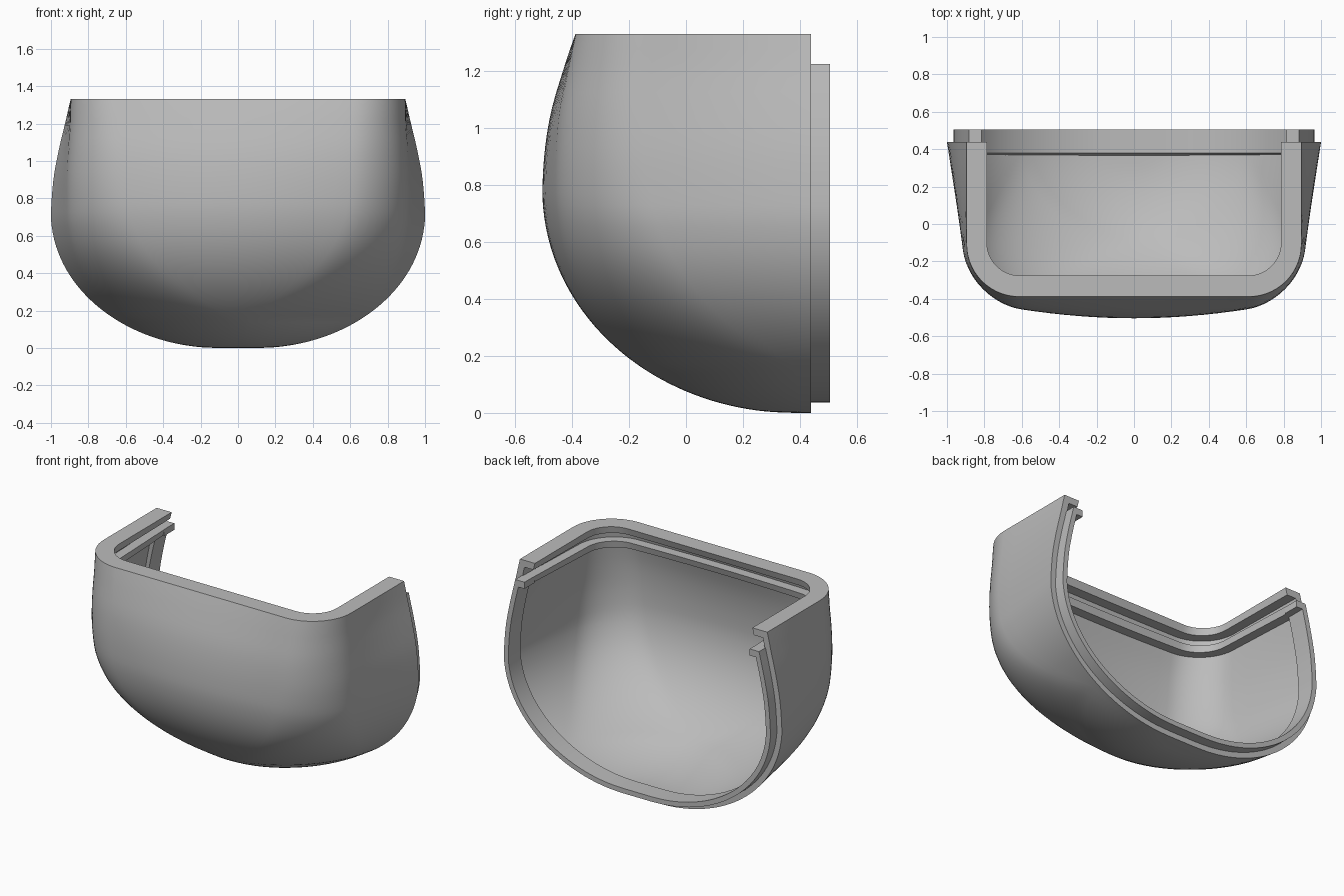
import bpy, bmesh
from math import sin, cos, pi
from mathutils import Vector, Matrix

cube = bpy.data.objects.get("Cube")
if cube:
    bpy.data.objects.remove(cube)

TOP, BACK, LIP_BACK = 1.33, 0.438, 0.505
WALL, RIDGE, LIP_OUT, LIP_IN = 0.042, 0.102, 0.036, 0.068
LIP_TOP, RIDGE_LOW = 1.225, 1.182

grey = bpy.data.materials.new("light grey plastic")
grey.use_nodes = True
grey.diffuse_color = (0.5, 0.5, 0.5, 1)
grey.node_tree.nodes["Principled BSDF"].inputs["Base Color"].default_value = (0.5, 0.5, 0.5, 1)


def smooth(points, n=10):
    """Catmull-Rom curve through the points."""
    p = [Vector(q) for q in points]
    p = [2 * p[0] - p[1]] + p + [2 * p[-1] - p[-2]]
    out = []
    for a, b, c, d in zip(p, p[1:], p[2:], p[3:]):
        for i in range(n):
            t = i / n
            out.append(0.5 * (2 * b + (c - a) * t + (2 * a - 5 * b + 4 * c - d) * t * t
                              + (3 * b - a - 3 * c + d) * t ** 3))
    return out + [p[-2]]


def profile(flat, widest, height, upper):
    """Quarter ellipse from the flat bottom to the widest height, then a free curve."""
    arc = [pi / 2 * i / 14 for i in range(15)]
    lower = [(flat + (widest - flat) * sin(a), height * (1 - cos(a))) for a in arc]
    return smooth(lower + upper)


def offset(curve, dist):
    """Move a curve inwards along its normals."""
    out = []
    for i, p in enumerate(curve):
        t = (curve[min(i + 1, len(curve) - 1)] - curve[max(i - 1, 0)]).normalized()
        out.append(p + Vector((-t.y, t.x)) * dist)
    return out


def value_at(curve, z):
    if z <= curve[0].y:
        return curve[0].x
    for a, b in zip(curve, curve[1:]):
        if a.y <= z <= b.y:
            return a.x + (b.x - a.x) * (z - a.y) / max(b.y - a.y, 1e-6)
    return curve[-1].x


# Half width at the back opening, and front depth, against height
side_curve = profile(.1, 1, .72, [(.987, .9), (.958, 1.06), (.92, 1.22), (.895, TOP), (.85, 1.5)])
front_curve = profile(-.38, .504, .78, [(.496, .92), (.473, 1.06), (.432, 1.2), (.388, TOP), (.32, 1.5)])
cache = {}


def profiles(off):
    if off not in cache:
        cache[off] = offset(side_curve, off), offset(front_curve, off)
    return cache[off]


def section(off, z):
    """Rounded U in plan at one height, from the left back end to the right."""
    sc, fc = profiles(off)
    w, f = value_at(sc, z), -value_at(fc, z)
    d = BACK - f
    u = min(1, (TOP - z) / 0.75)
    bulge = u * (2 - u)
    low = max(0, 1 - z / 0.9) ** 2
    slope = (0.14 + 0.1 * low) * bulge
    lean = 0.17 * bulge * d / 0.94
    xc = w - slope * d
    r = min(max(0.28 + 0.3 * low - off, 0.08), 0.85 * d, 0.9 * xc)
    xb = xc - r
    b = Vector((xb, f + lean * xb / 2))
    c = Vector((xc, b.y + lean * r))
    start = Vector((w, BACK))
    a = c + (start - c).normalized() * min(r, 0.95 * (start - c).length)
    half = [start.lerp(a, i / 5) for i in range(5)]
    h1, h2 = a.lerp(c, 0.55), b.lerp(c, 0.55)
    for i in range(15):
        t = i / 14
        s = 1 - t
        half.append(a * s ** 3 + h1 * 3 * s * s * t + h2 * 3 * s * t * t + b * t ** 3)
    for i in range(1, 9):
        x = xb * (1 - i / 8)
        half.append(Vector((x, f + lean * x * x / (2 * xb))))
    full = half + [Vector((-p.x, p.y)) for p in reversed(half[:-1])]
    return [Vector((p.x, p.y, z)) for p in full]


def finish(bm, name):
    bmesh.ops.recalc_face_normals(bm, faces=bm.faces)
    mesh = bpy.data.meshes.new(name)
    bm.to_mesh(mesh)
    bm.free()
    mesh.materials.append(grey)
    ob = bpy.data.objects.new(name, mesh)
    bpy.context.collection.objects.link(ob)
    bpy.ops.object.select_all(action='DESELECT')
    ob.select_set(True)
    bpy.context.view_layer.objects.active = ob
    bpy.ops.object.shade_smooth_by_angle(angle=0.6)


def heights(lo, hi, n):
    return [lo + (hi - lo) * (i / n) ** 2 for i in range(n + 1)]


# Curved shell: outer skin up, rim flange, groove and ridge, inner skin down
rows = [(0, z) for z in heights(0, TOP, 50)]
rows += [(.105, TOP), (.105, 1.285), (WALL, 1.285), (WALL, LIP_TOP),
         (RIDGE, LIP_TOP), (RIDGE, RIDGE_LOW)]
rows += [(WALL, z) for z in reversed(heights(WALL, RIDGE_LOW, 46))]
bm = bmesh.new()
rings = [[bm.verts.new(p) for p in section(*row)] for row in rows]
for r0, r1 in zip(rings, rings[1:]):
    for i in range(len(r0) - 1):
        bm.faces.new((r0[i], r0[i + 1], r1[i + 1], r1[i]))
bm.faces.new(rings[0])
bm.faces.new(rings[-1])
bm.faces.new([r[0] for r in rings] + [r[-1] for r in reversed(rings)])
finish(bm, "shell")


# Joining lip: a thin U-shaped rib inside the back edge that projects behind it
def arch(off, y):
    curve = profiles(off)[0]
    half = [Vector((value_at(curve, z), y, z)) for z in heights(off, LIP_TOP, 46)]
    return [Vector((-p.x, y, p.z)) for p in reversed(half)] + half


bm = bmesh.new()
corners = [(LIP_OUT, .362), (LIP_OUT, LIP_BACK), (LIP_IN, LIP_BACK), (LIP_IN, .38)]
loops = [[bm.verts.new(p) for p in arch(*c)] for c in corners]
for l0, l1 in zip(loops, loops[1:] + loops[:1]):
    for i in range(len(l0) - 1):
        bm.faces.new((l0[i], l0[i + 1], l1[i + 1], l1[i]))
for end in (0, -1):
    bm.faces.new([l[end] for l in loops])
finish(bm, "joining_lip")

# Ridge ends: the ridge runs on past the back edge to the end of the lip
for name, sign in (("left_ridge_end", 1), ("right_ridge_end", -1)):
    outer, inner = [value_at(profiles(o)[0], LIP_TOP) for o in (LIP_OUT, RIDGE)]
    size = Vector((outer - inner, LIP_BACK - .4, LIP_TOP - RIDGE_LOW))
    centre = Vector((sign * (outer + inner) / 2, (LIP_BACK + .4) / 2, (LIP_TOP + RIDGE_LOW) / 2))
    bm = bmesh.new()
    bmesh.ops.create_cube(bm, size=1, matrix=Matrix.Translation(centre) @ Matrix.Diagonal(size).to_4x4())
    finish(bm, name)
